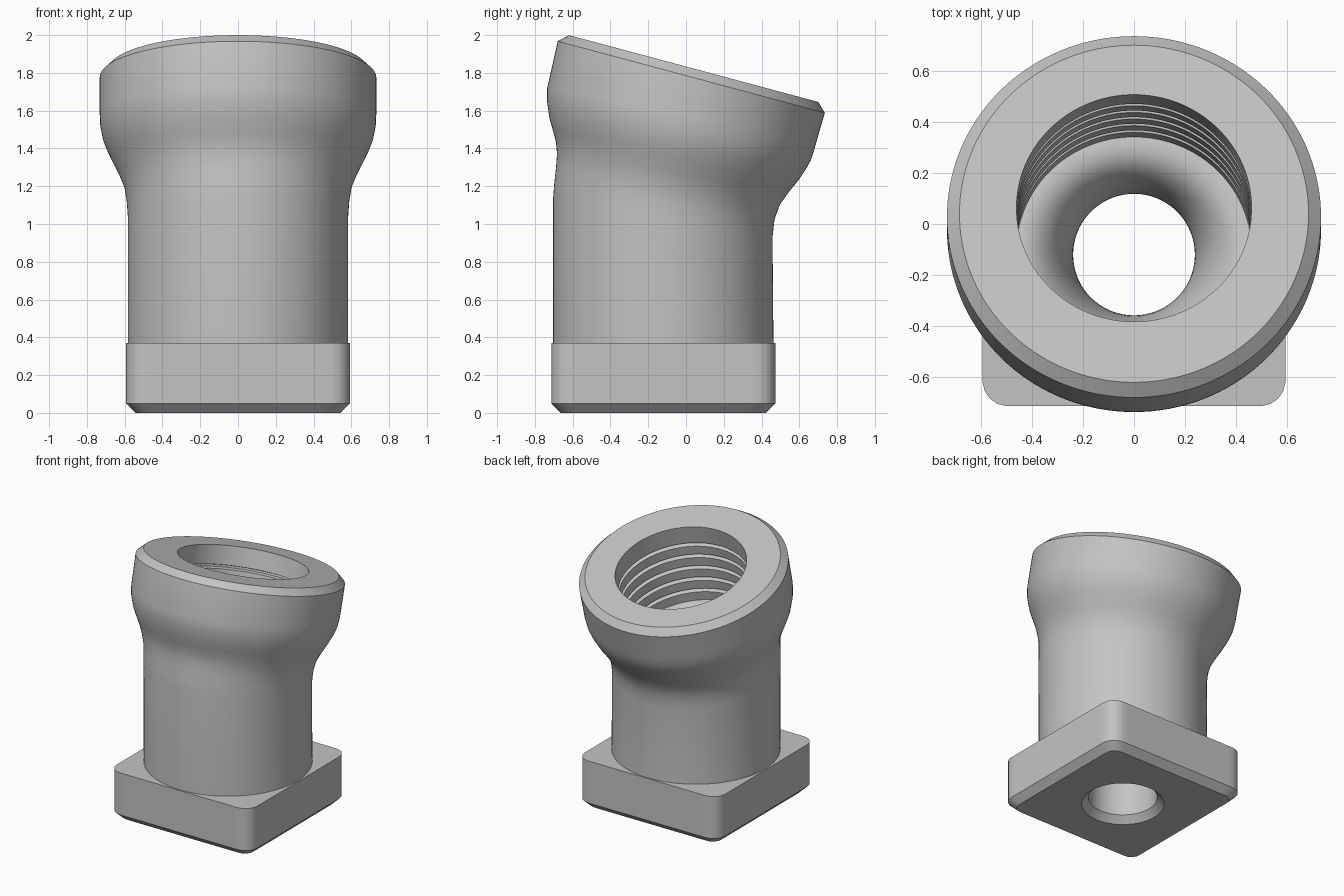
import bpy, bmesh, math

cube = bpy.data.objects.get("Cube")
if cube:
    bpy.data.objects.remove(cube)

SIDES = 144
AXIS_Y = -0.12
TILT = math.radians(15)
ANGLES = [2 * math.pi * i / SIDES for i in range(SIDES)]

grey = bpy.data.materials.new("light grey")
grey.use_nodes = True
grey.diffuse_color = (0.55, 0.55, 0.55, 1)
grey.node_tree.nodes["Principled BSDF"].inputs["Base Color"].default_value = grey.diffuse_color


def tilted(y, z, radius, tilt=0.0):
    """Circle leaning backwards by the tilt angle."""
    return [(radius * math.cos(a),
             y + radius * math.cos(tilt) * math.sin(a),
             z - radius * math.sin(tilt) * math.sin(a)) for a in ANGLES]


def spanned(front, back, half_width):
    """Oval between a front and a back point in the side plane."""
    y, z = (front[0] + back[0]) / 2, (front[1] + back[1]) / 2
    dy, dz = (back[0] - front[0]) / 2, (back[1] - front[1]) / 2
    return [(half_width * math.cos(a), y + dy * math.sin(a), z + dz * math.sin(a))
            for a in ANGLES]


def rounded_square(half, corner, z):
    ring = []
    k = half - corner
    for a in ANGLES:
        c, s = abs(math.cos(a)), abs(math.sin(a))
        t = half / max(c, s)
        if t * min(c, s) > k:
            p = k * (c + s)
            t = p + math.sqrt(p * p - 2 * k * k + corner * corner)
        ring.append((t * math.cos(a), AXIS_Y + t * math.sin(a), z))
    return ring


def loft(name, rings):
    bm = bmesh.new()
    rows = [[bm.verts.new(p) for p in ring] for ring in rings]
    for low, high in zip(rows, rows[1:]):
        for i in range(SIDES):
            j = (i + 1) % SIDES
            bm.faces.new((low[i], low[j], high[j], high[i]))
    mesh = bpy.data.meshes.new(name)
    bm.to_mesh(mesh)
    bm.free()
    mesh.materials.append(grey)
    obj = bpy.data.objects.new(name, mesh)
    bpy.context.collection.objects.link(obj)
    bpy.ops.object.select_all(action='DESELECT')
    obj.select_set(True)
    bpy.context.view_layer.objects.active = obj
    bpy.ops.object.shade_smooth_by_angle(angle=math.radians(25))
    return obj


HOLE, COLUMN, BASE_TOP = 0.238, 0.583, 0.37

# Square foot with chamfered underside and countersunk hole
loft("square_base", [
    tilted(AXIS_Y, BASE_TOP, HOLE),
    tilted(AXIS_Y, 0.05, HOLE),
    tilted(AXIS_Y, 0, 0.285),
    rounded_square(0.543, 0.07, 0),
    rounded_square(0.593, 0.1, 0.05),
    rounded_square(0.593, 0.1, BASE_TOP),
    tilted(AXIS_Y, BASE_TOP, COLUMN),
])

# Column swelling into the tilted head
body = [tilted(AXIS_Y, BASE_TOP, COLUMN)]
for front, back, width in [
    ((-0.703, 1.14), (0.458, 0.93), 0.583),
    ((-0.697, 1.22), (0.468, 1.02), 0.589),
    ((-0.688, 1.30), (0.495, 1.10), 0.602),
    ((-0.683, 1.37), (0.545, 1.17), 0.632),
    ((-0.688, 1.43), (0.598, 1.235), 0.664),
    ((-0.703, 1.49), (0.638, 1.295), 0.693),
    ((-0.723, 1.56), (0.662, 1.34), 0.715),
    ((-0.736, 1.65), (0.678, 1.39), 0.729),
    ((-0.735, 1.72), (0.692, 1.44), 0.732),
]:
    body.append(spanned(front, back, width))
body += [tilted(0.028, 1.778, 0.732, TILT), tilted(0.04, 1.823, 0.683, TILT)]


def bore_ring(depth, radius):
    return tilted(0.062 - depth * math.sin(TILT),
                  1.817 - depth * math.cos(TILT), radius, TILT)


# Threaded socket: tilted bore with evenly spaced grooves
BORE, DEPTH = 0.46, 0.64
body.append(bore_ring(0, BORE))
for n in range(5):
    d = 0.14 + 0.1 * n
    body += [bore_ring(d, BORE), bore_ring(d + 0.008, BORE + 0.03),
             bore_ring(d + 0.022, BORE + 0.03), bore_ring(d + 0.03, BORE)]
body.append(bore_ring(DEPTH, BORE))

# Trumpet-shaped funnel down to the straight hole
for n in range(17):
    a = math.pi / 2 * n / 16
    y = AXIS_Y + 0.016 * math.cos(a)
    z = 1.2 - 0.4 * (1 - math.cos(a))
    r = HOLE + 0.21 * (1 - math.sin(a))
    body.append(tilted(y, z, r, TILT * math.cos(a)))
body.append(tilted(AXIS_Y, BASE_TOP, HOLE))

loft("angled_body", body)
